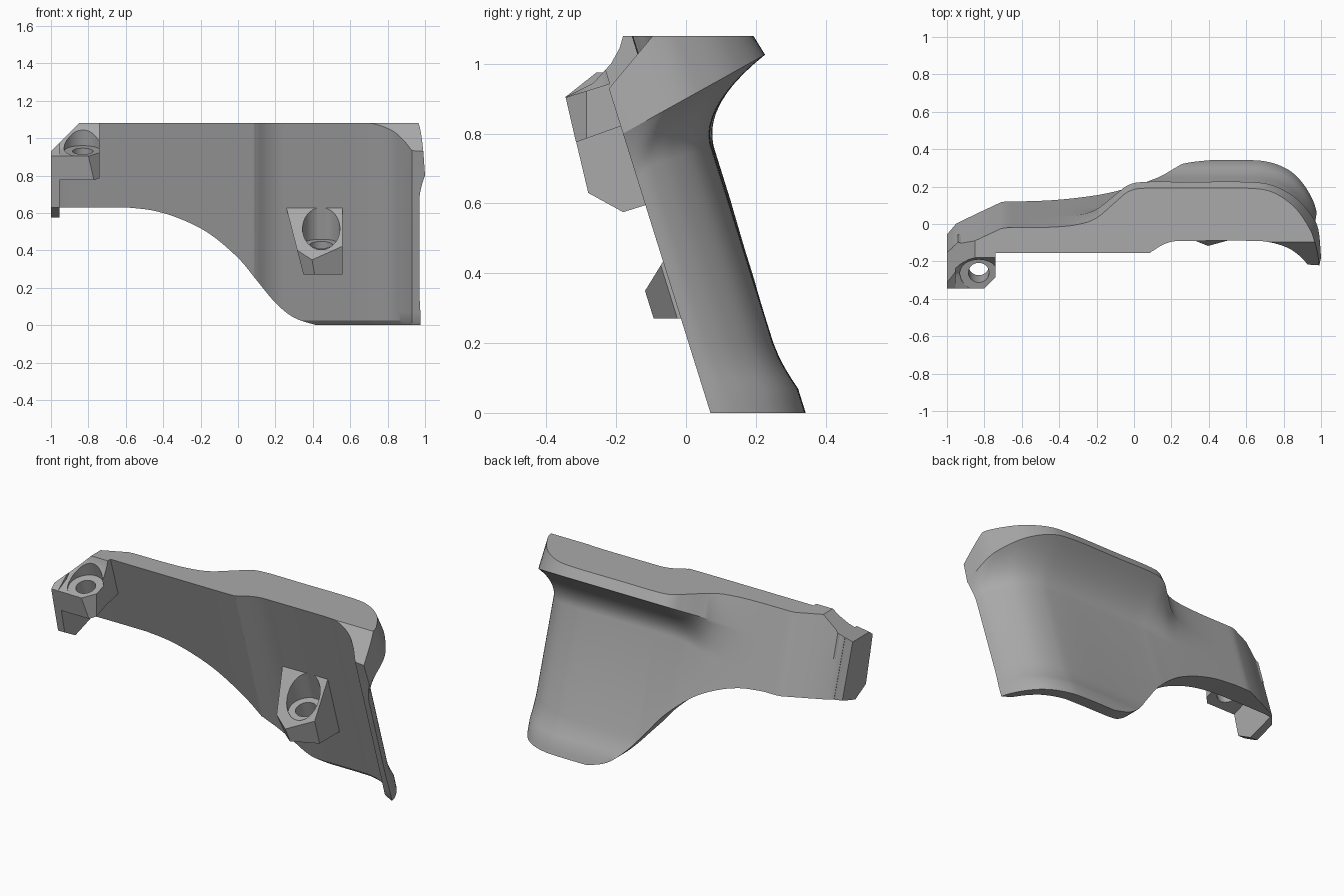
import bpy, bmesh, math
from mathutils import Matrix, Vector

cube = bpy.data.objects.get("Cube")
if cube:
    bpy.data.objects.remove(cube)

SLANT = 0.313          # forward lean of the whole panel per unit height
TOP = 1.08

grey = bpy.data.materials.new("plain grey")
grey.use_nodes = True
grey.diffuse_color = (0.4, 0.4, 0.4, 1)
grey.node_tree.nodes["Principled BSDF"].inputs["Base Color"].default_value = (0.4, 0.4, 0.4, 1)


def lean(x, s, z):
    return Vector((x, s - SLANT * z, z))


def make(name, bm):
    bmesh.ops.recalc_face_normals(bm, faces=bm.faces)
    mesh = bpy.data.meshes.new(name)
    bm.to_mesh(mesh)
    bm.free()
    obj = bpy.data.objects.new(name, mesh)
    bpy.context.collection.objects.link(obj)
    mesh.materials.append(grey)
    return obj


def loft(rings):
    """Closed solid through rings of equal length."""
    bm = bmesh.new()
    rows = [[bm.verts.new(p) for p in ring] for ring in rings]
    n = len(rows[0])
    for a, b in zip(rows, rows[1:]):
        for i in range(n):
            j = (i + 1) % n
            bm.faces.new((a[i], a[j], b[j], b[i]))
    bm.faces.new(rows[0][::-1])
    bm.faces.new(rows[-1])
    return bm


def prism_x(profile, x0, x1):
    return loft([[Vector((x, y, z)) for y, z in profile] for x in (x0, x1)])


def prism_y(profile, y0, y1):
    return loft([[Vector((x, y, z)) for x, z in profile] for y in (y0, y1)])


def slice_off(bm, point, normal):
    geom = bm.verts[:] + bm.edges[:] + bm.faces[:]
    bmesh.ops.bisect_plane(bm, geom=geom, plane_co=point, plane_no=normal, clear_outer=True)
    bmesh.ops.holes_fill(bm, edges=[e for e in bm.edges if e.is_boundary])


def subtract(obj, bm):
    cutter = make("cutter", bm)
    cutter.hide_render = True
    mod = obj.modifiers.new("cut", "BOOLEAN")
    mod.operation, mod.solver, mod.object = "DIFFERENCE", "EXACT", cutter
    bpy.context.view_layer.objects.active = obj
    bpy.ops.object.modifier_apply(modifier=mod.name)
    bpy.data.objects.remove(cutter)


def drill(obj, floor, radius, length):
    """Round cut that follows the lean, starting at the floor centre."""
    bm = bmesh.new()
    place = (Matrix.Translation(floor) @ Matrix.Rotation(math.atan(SLANT), 4, "X")
             @ Matrix.Translation((0, 0, length / 2)))
    bmesh.ops.create_cone(bm, cap_ends=True, segments=40, radius1=radius, radius2=radius,
                          depth=abs(length), matrix=place)
    subtract(obj, bm)


def spline(points, steps):
    """Catmull-Rom samples through tuples of any size."""
    pts = [points[0]] + points + [points[-1]]
    out = []
    for a, b, c, d in zip(pts, pts[1:], pts[2:], pts[3:]):
        for k in range(steps):
            t = k / steps
            out.append(tuple(
                q + t * (r - p) / 2 + t * t * (2 * p - 5 * q + 4 * r - e) / 2
                + t ** 3 * (3 * q - p - 3 * r + e) / 2
                for p, q, r, e in zip(a, b, c, d)))
    return out + [points[-1]]


# Curved panel: each outer point is (body x, body depth, collar x, collar depth)
end_taper = [(x, s, x, s) for x, s in ((-.97, .177), (-.95, .2), (-.84, .253), (-.71, .314))]
outer = end_taper + spline([
    (-.68, .318, -.68, .318), (-.45, .318, -.45, .321), (-.3, .317, -.3, .337),
    (-.2, .316, -.2, .375), (-.1, .315, -.1, .465), (-.03, .315, -.03, .526),
    (.06, .313, .06, .546), (.3, .312, .3, .546), (.6, .312, .6, .546),
    (.72, .3, .74, .525), (.82, .26, .86, .45), (.9, .19, .94, .35),
    (.95, .12, .985, .25), (.97, .07, 1, .07)], 6)
inner = spline([(-.97, .172), (-.9, .183), (-.5, .183), (.03, .183), (.09, .19), (.15, .225),
                (.21, .245), (.3, .248), (.63, .248), (.73, .238), (.82, .2), (.88, .145),
                (.93, .075)], 8)
count = len(outer)
inner = [inner[round(i * (len(inner) - 1) / (count - 1))] if len(inner) != count else inner[i]
         for i in range(count)] if len(inner) >= count else inner

# Pad the inner line so both sides have the same number of columns
while len(inner) < count:
    a, b = inner[0], inner[1]
    inner.insert(1, ((a[0] + b[0]) / 2, (a[1] + b[1]) / 2))

columns = []
for (bx, bs, cx, cs), (ix, si) in zip(outer, inner):
    edge = .8 + (cs - .07) * .473
    fillet = .13 + (edge - .8) * .555
    out_col, in_col = [], []
    low = [0, .025, .07, .1, .13, .16, .2]
    blend = [k / 10 for k in range(11)]
    for z in low:
        w = min(1, (.2 - z) / .13) ** 1.7
        out_col.append(lean(bx + .005 * w, bs + .03 * w * max(0, min(1, (bs - .07) / .15)), z))
    for k in blend:
        w = k ** 1.7
        out_col.append(lean(bx + (cx - bx) * w, bs + (cs - bs) * w, edge - fillet * (1 - k)))
    inset = .02 * max(0, (cx - .7) / .3)
    out_col.append(lean(bx + (cx - bx) - inset, bs + (cs - bs) * .93, TOP))
    for i, p in enumerate(out_col):
        in_col.append(lean(ix, si + (.02 if i == 0 else 0), p.z))
    columns.append((out_col, in_col))
rows = len(columns[0][0])
rings = [[c[0][r] for c in columns] + [c[1][r] for c in reversed(columns)] for r in range(rows)]
panel = make("curved_panel", loft(rings))

# Sweeping lower outline under the arm
sweep = spline([(-.6, .63), (-.45, .612), (-.3, .565), (-.15, .487), (0, .36), (.1, .24),
                (.2, .12), (.3, .04), (.42, 0)], 6)
subtract(panel, prism_y([(-1.3, -.2), (-1.3, .63)] + sweep + [(.42, -.2)], -1, 1))
# Sloped cut at the upper front corner, and the clipped top of the arm end
subtract(panel, prism_x([(-.345, .78), (-.22, .93), (-.095, 1.08), (.005, 1.2), (-.6, 1.2),
                         (-.6, .78)], .5, 1.3))
subtract(panel, prism_y([(-1.2, .73), (-.7, 1.23), (-1.2, 1.23)], -1, 1))


def trim_arm_end(bm):
    slice_off(bm, Vector((-.925, 0, TOP - .075)), Vector((-1, 0, 1)))
    a, b, c = lean(-1, .137, .6), lean(-.95, .2, .6), lean(-1, .137, 1)
    normal = (b - a).cross(c - a)
    slice_off(bm, a, normal if normal.y > 0 else -normal)


# Thin hooked wall at the arm end
wall = prism_x([(-.345, .905), (-.28, .63), (-.18, .575), (-.1, .6), (.005, .635),
                (-.108, .98), (-.25, .98)], -1, -.955)
trim_arm_end(wall)
make("end_hook", wall)

# Screw tab at the arm end
tab = prism_x([(-.345, .905), (-.315, .775), (-.19, .82), (-.055, .85), (-.125, TOP), (-.18, TOP),
               (-.19, 1.045), (-.215, 1.0), (-.265, .945)], -1, -.74)
trim_arm_end(tab)
slice_off(tab, Vector((-.8, -.345, .9)), Vector((1, -1, 0)))
tab = make("arm_screw_tab", tab)
drill(tab, lean(-.83, .031, .93), .1, .4)
drill(tab, lean(-.83, .031, .7), .055, .4)

# Wedge-shaped screw boss on the inside of the grip
plan = [(.41, -.008), (.56, .06), (.56, .28), (.35, .28), (.35, .04)]
shift = [-.07, 0, 0, -.1, -.1]
boss = loft([[lean(x, s, .27) for x, s in plan],
             [lean(x + d, s, .66) for (x, s), d in zip(plan, shift)]])
slice_off(boss, Vector((0, -.12, .345)), Vector((0, -.285, .175)))
boss = make("grip_screw_boss", boss)
drill(boss, lean(.445, .147, .43), .1, .5)
drill(boss, lean(.445, .147, .2), .06, .4)

# Smooth curves, crisp edges
for obj in bpy.context.scene.objects:
    obj.select_set(obj.type == "MESH")
bpy.context.view_layer.objects.active = panel
bpy.ops.object.shade_smooth_by_angle(angle=math.radians(25))
